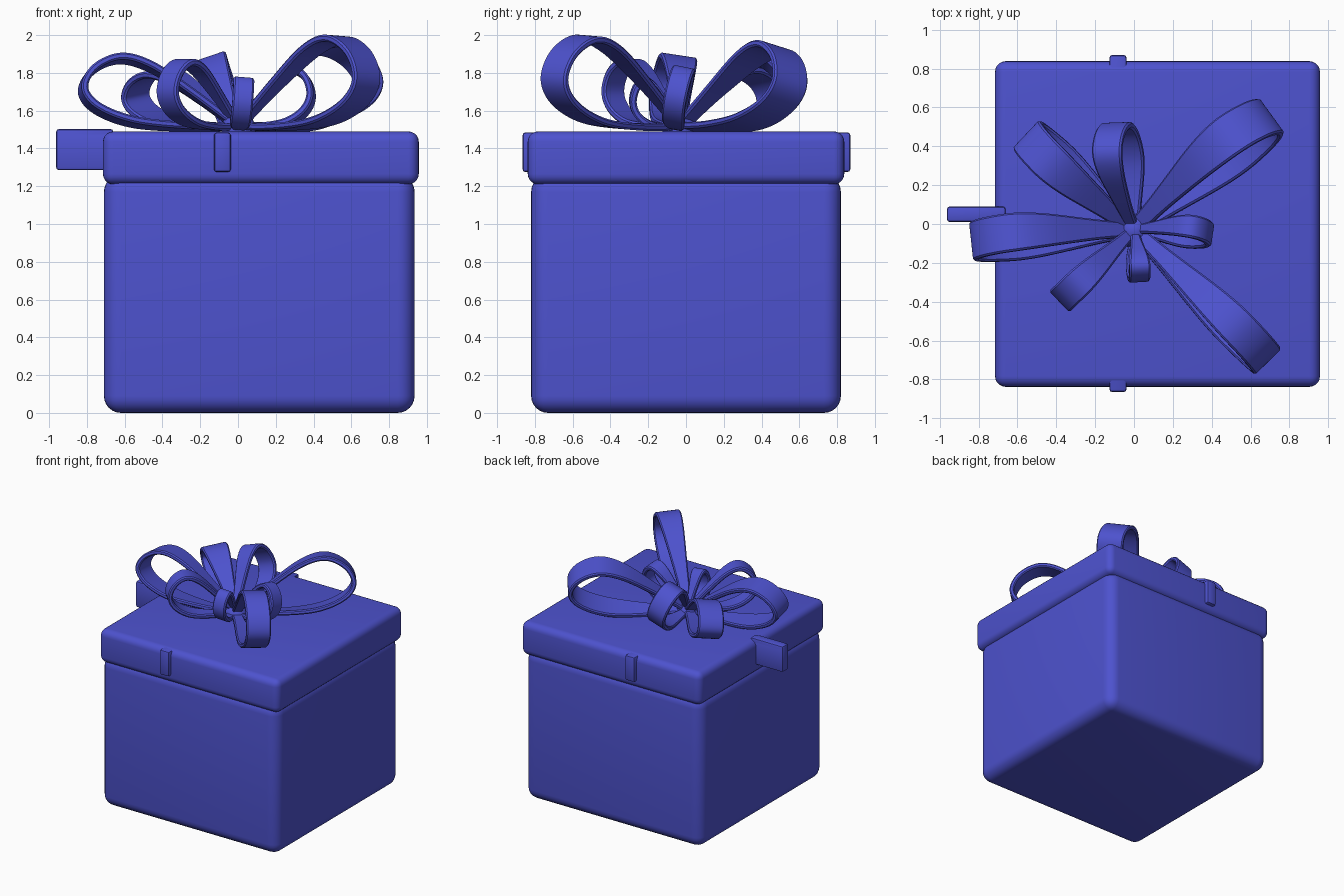
import bpy, bmesh, math
from mathutils import Vector

if "Cube" in bpy.data.objects:
    bpy.data.objects.remove(bpy.data.objects["Cube"])

blue = bpy.data.materials.new("blue")
blue.diffuse_color = (0.075, 0.085, 0.62, 1)
blue.use_nodes = True
blue.node_tree.nodes["Principled BSDF"].inputs["Base Color"].default_value = blue.diffuse_color


def finish(obj):
    obj.data.materials.append(blue)
    bpy.ops.object.select_all(action='DESELECT')
    obj.select_set(True)
    bpy.context.view_layer.objects.active = obj
    bpy.ops.object.shade_smooth_by_angle(angle=math.radians(40))


def rounded_box(name, lo, hi, radius, segments=5):
    lo, hi = Vector(lo), Vector(hi)
    bpy.ops.mesh.primitive_cube_add(size=1, location=(lo + hi) / 2)
    obj = bpy.context.object
    obj.name = name
    obj.scale = hi - lo
    bpy.ops.object.transform_apply(location=False, rotation=False, scale=True)
    mod = obj.modifiers.new("round", 'BEVEL')
    mod.width, mod.segments = radius, segments
    bpy.ops.object.modifier_apply(modifier=mod.name)
    finish(obj)


# Teardrop loop profile: fraction of reach, fraction of height
PROFILE = [(0, 0), (0.35, 0.0), (0.68, 0.07), (0.91, 0.27), (1.0, 0.54),
           (0.93, 0.84), (0.76, 1.0), (0.56, 0.88), (0.3, 0.5), (0, 0)]


def catmull(points, steps=8):
    pts = [Vector(p) for p in points]
    pts = [2 * pts[0] - pts[1]] + pts + [2 * pts[-1] - pts[-2]]
    out = []
    for a, b, c, d in zip(pts, pts[1:], pts[2:], pts[3:]):
        for i in range(steps):
            t = i / steps
            out.append(0.5 * (2 * b + (c - a) * t + (2 * a - 5 * b + 4 * c - d) * t * t
                              + (3 * b - a - 3 * c + d) * t ** 3))
    out.append(pts[-2])
    return out


BASE = Vector((0.0, -0.03, 1.515))
THICK = 0.036


def ribbon_loop(name, tip, height, width, roll):
    """Sweep a soft-edged band around the teardrop, leaning by roll."""
    flat = Vector((tip[0] - BASE.x, tip[1] - BASE.y, 0))
    reach = flat.length - THICK / 2
    d = flat.normalized()
    side = Vector((-d.y, d.x, 0))
    z = Vector((0, 0, 1))
    up = math.cos(roll) * z + math.sin(roll) * side
    across = math.cos(roll) * side - math.sin(roll) * z
    path = [Vector((p.x * reach, p.y * height)) for p in catmull(PROFILE)]
    bm = bmesh.new()
    rings = []
    for i, p in enumerate(path):
        t = (path[min(i + 1, len(path) - 1)] - path[max(i - 1, 0)]).normalized()
        normal = -t.y * d + t.x * up
        f = min(1, p.x / (reach * 0.8))
        w = width / 2 * (0.4 + 0.6 * f * f * (3 - 2 * f))
        h, c = THICK / 2, 0.009
        section = [(w, h - c), (w - c, h), (-w + c, h), (-w, h - c),
                   (-w, -h + c), (-w + c, -h), (w - c, -h), (w, -h + c)]
        centre = BASE + d * p.x + up * p.y
        rings.append([bm.verts.new(centre + across * a + normal * b) for a, b in section])
    for r, s in zip(rings, rings[1:]):
        for k in range(8):
            bm.faces.new((r[k], r[(k + 1) % 8], s[(k + 1) % 8], s[k]))
    bm.faces.new(rings[0])
    bm.faces.new(rings[-1])
    bmesh.ops.recalc_face_normals(bm, faces=bm.faces)
    mesh = bpy.data.meshes.new(name)
    bm.to_mesh(mesh)
    bm.free()
    obj = bpy.data.objects.new(name, mesh)
    bpy.context.collection.objects.link(obj)
    finish(obj)


# Box and lid
rounded_box("box", (-0.71, -0.82, 0), (0.935, 0.82, 1.26), 0.09, 6)
rounded_box("lid", (-0.715, -0.838, 1.21), (0.957, 0.838, 1.49), 0.055)

# Ribbon bands crossing through the lid
rounded_box("ribbon_front_back", (-0.127, -0.865, 1.275), (-0.038, 0.87, 1.485), 0.015, 2)
rounded_box("ribbon_left_right", (-0.963, 0.01, 1.285), (0.8, 0.09, 1.488), 0.015, 2)
rounded_box("ribbon_left_end", (-0.963, 0.01, 1.285), (-0.66, 0.09, 1.503), 0.015, 2)

# Bow loops: tip position, height, width, lean
LOOPS = {
    "loop_back_right": ((0.745, 0.51), 0.43, 0.22, 0.25),
    "loop_left": ((-0.835, -0.12), 0.365, 0.20, -0.15),
    "loop_back_left": ((-0.54, 0.48), 0.29, 0.20, 0.15),
    "loop_back": ((-0.02, 0.525), 0.38, 0.16, 0.33),
    "loop_front_left": ((-0.385, -0.40), 0.34, 0.15, 0.0),
    "loop_front": ((0.015, -0.30), 0.245, 0.11, 0.08),
    "loop_right": ((0.40, -0.09), 0.305, 0.12, 0.2),
    "loop_front_right": ((0.68, -0.72), 0.465, 0.19, 0.06),
}
for name, args in LOOPS.items():
    ribbon_loop(name, *args)

# Knot
bpy.ops.mesh.primitive_uv_sphere_add(segments=32, ring_count=16, radius=0.092,
                                     location=(0.003, -0.033, 1.5))
knot = bpy.context.object
knot.name = "knot"
finish(knot)
